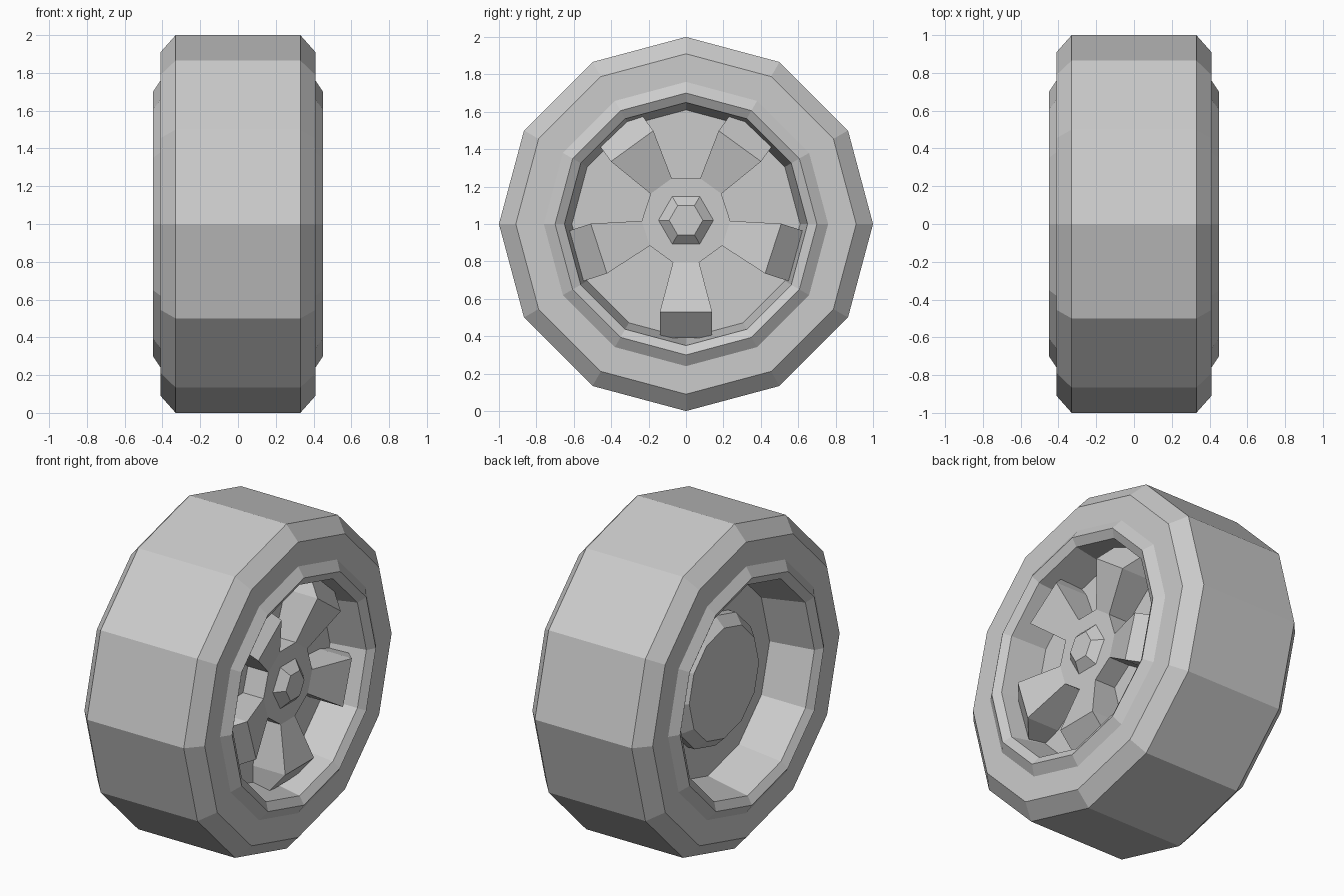
import bpy, bmesh
from math import cos, sin, pi, radians

if "Cube" in bpy.data.objects:
    bpy.data.objects.remove(bpy.data.objects["Cube"])

grey = bpy.data.materials.new("plain_grey")
grey.use_nodes = True
grey.diffuse_color = (0.6, 0.6, 0.6, 1)
grey.node_tree.nodes["Principled BSDF"].inputs["Base Color"].default_value = (0.6, 0.6, 0.6, 1)


def finish(name, bm, height):
    """Turn a bmesh into a flat-shaded object centred on the axle line."""
    bmesh.ops.recalc_face_normals(bm, faces=bm.faces)
    mesh = bpy.data.meshes.new(name)
    bm.to_mesh(mesh)
    bm.free()
    mesh.materials.append(grey)
    obj = bpy.data.objects.new(name, mesh)
    obj.location.z = height
    bpy.context.collection.objects.link(obj)
    return obj


def turned(name, profile, sides, height=1.0, closed=False):
    """Revolve (x, radius) points about the x axis; open ends are capped."""
    bm = bmesh.new()
    rings = []
    for x, r in profile:
        angles = [2 * pi * k / sides for k in range(sides)]
        rings.append([bm.verts.new((x, r * cos(a), r * sin(a))) for a in angles])
    pairs = list(zip(rings, rings[1:]))
    if closed:
        pairs.append((rings[-1], rings[0]))
    else:
        bm.faces.new(rings[0])
        bm.faces.new(rings[-1])
    for a, b in pairs:
        for k in range(sides):
            n = (k + 1) % sides
            bm.faces.new((a[k], a[n], b[n], b[k]))
    return finish(name, bm, height)


HUB_Z = 1.02
DISC_X, HUB_X, PEAK_X = 0.2, 0.34, 0.42
SPOKES = [radians(54 + 72 * k) for k in range(5)]


def around(angle, r, side):
    """Point at radius r along a spoke, moved sideways."""
    return (r * cos(angle) - side * sin(angle), r * sin(angle) + side * cos(angle))


# Tyre with chamfered shoulders
turned("tyre", [(-0.41, 0.72), (-0.41, 0.91), (-0.33, 1.0),
                (0.33, 1.0), (0.41, 0.91), (0.41, 0.72)], 12, closed=True)

# Rim with raised lips, tapered barrel and solid centre disc
turned("rim", [(-0.15, 0.6), (-0.42, 0.65), (-0.45, 0.7), (-0.41, 0.76),
               (0.41, 0.76), (0.45, 0.7), (0.42, 0.65), (DISC_X, 0.61)], 12)

# Brake drum on the inner side
turned("brake_drum", [(-0.26, 0.34), (-0.2, 0.4), (-0.14, 0.4)], 12)

# Hub whose corners meet the spoke roots
bm = bmesh.new()
corners = [around(a, 0.226, s) for a in SPOKES for s in (-0.07, 0.07)]
back, front = [[bm.verts.new((x, y, z)) for y, z in corners] for x in (DISC_X - 0.02, HUB_X)]
bm.faces.new(back)
bm.faces.new(front)
for k in range(len(corners)):
    n = (k + 1) % len(corners)
    bm.faces.new((back[k], back[n], front[n], front[k]))
finish("hub", bm, HUB_Z)

# Spokes: rise from the hub to a peak, then drop to the barrel
for i, angle in enumerate(SPOKES):
    bm = bmesh.new()
    rows = []
    for r, half, top in ((0.226, 0.07, HUB_X), (0.49, 0.14, PEAK_X), (0.63, 0.14, 0.3)):
        rows.append([bm.verts.new((x, *around(angle, r, s)))
                     for x, s in ((DISC_X - 0.02, -half), (DISC_X - 0.02, half),
                                  (top, half), (top, -half))])
    bm.faces.new(rows[0])
    bm.faces.new(rows[-1])
    for a, b in zip(rows, rows[1:]):
        for k in range(4):
            n = (k + 1) % 4
            bm.faces.new((a[k], a[n], b[n], b[k]))
    finish(f"spoke_{i + 1}", bm, HUB_Z)

# Hexagonal centre cap
turned("centre_cap", [(HUB_X - 0.02, 0.147), (HUB_X, 0.147), (HUB_X + 0.05, 0.09)], 6, HUB_Z)
